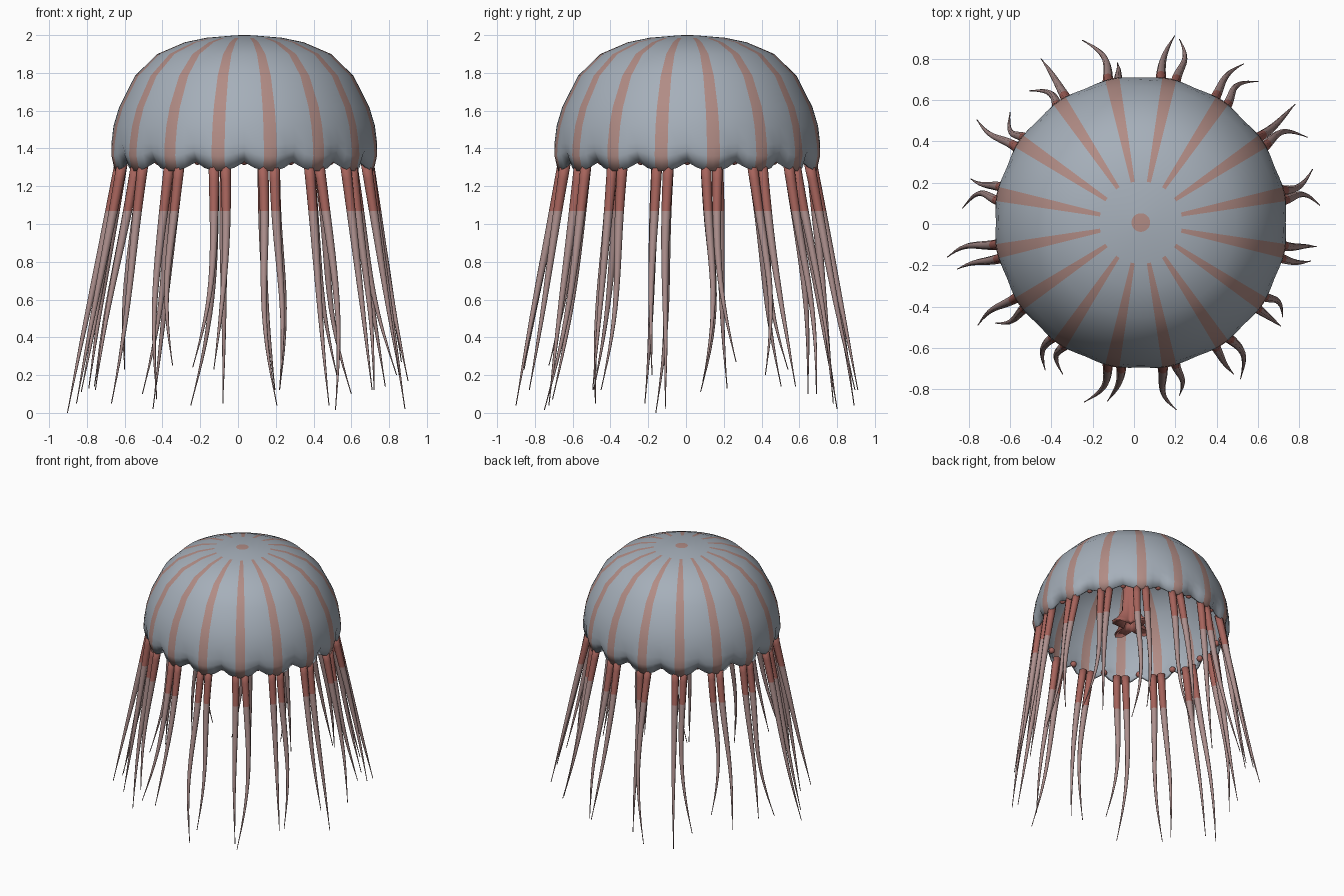
import bpy, bmesh, math, random
from mathutils import Vector

random.seed(4)
if "Cube" in bpy.data.objects:
    bpy.data.objects.remove(bpy.data.objects["Cube"], do_unlink=True)

CENTRE = Vector((0.033, 0.007, 0))
LOBES = 16
STEP = math.tau / LOBES


def material(name, rgb):
    mat = bpy.data.materials.new(name)
    mat.use_nodes = True
    colour = (*rgb, 1)
    mat.diffuse_color = colour
    shader = mat.node_tree.nodes["Principled BSDF"]
    shader.inputs["Base Color"].default_value = colour
    shader.inputs["Roughness"].default_value = 0.6
    return mat


bell_grey = material("bell blue grey", (0.38, 0.43, 0.49))
stripe_pink = material("stripe dusty pink", (0.44, 0.262, 0.235))
flesh_red = material("flesh red", (0.38, 0.125, 0.105))
tentacle_pink = material("tentacle pale pink", (0.42, 0.28, 0.27))


def loft(name, rings, mats, rule=lambda i, j: 0, cap_start=False, cap_end=False):
    """Skin closed rings of points into one smooth mesh."""
    bm = bmesh.new()
    rows = [[bm.verts.new(p) for p in ring] for ring in rings]
    n = len(rows[0])
    for i, (a, b) in enumerate(zip(rows, rows[1:])):
        for j in range(n):
            k = (j + 1) % n
            face = bm.faces.new((a[j], b[j], b[k], a[k]))
            face.material_index = rule(i, j)
    if cap_start:
        bm.faces.new(rows[0]).material_index = rule(0, 0)
    if cap_end:
        bm.faces.new(rows[-1][::-1]).material_index = rule(len(rows) - 2, 0)
    bmesh.ops.remove_doubles(bm, verts=bm.verts, dist=1e-5)
    mesh = bpy.data.meshes.new(name)
    bm.to_mesh(mesh)
    bm.free()
    for mat in mats:
        mesh.materials.append(mat)
    mesh.shade_smooth()
    obj = bpy.data.objects.new(name, mesh)
    bpy.context.collection.objects.link(obj)
    return obj


def polar(radius, angle, z):
    return CENTRE + Vector((radius * math.cos(angle), radius * math.sin(angle), z))


# Bell: lathed dome whose rim is cut into lobes, with a stripe down each lobe
profile = [(0, 2.0), (0.045, 1.999), (0.2, 1.986), (0.315, 1.962), (0.46, 1.9),
           (0.578, 1.785), (0.662, 1.62), (0.692, 1.52), (0.708, 1.42),
           (0.712, 1.36), (0.695, 1.28)]
lobe_steps = [0, 0.2, 0.375, 0.5, 0.625, 0.8]
scallop = {len(profile) - 1: 1.0, len(profile) - 2: 0.6, len(profile) - 3: 0.2}
bell_rings = []
for i, (r, z) in enumerate(profile):
    ring = []
    for lobe in range(LOBES):
        for s in lobe_steps:
            notch = abs(2 * s - 1) ** 2 * scallop.get(i, 0)
            ring.append(polar(r - 0.03 * notch, (lobe + s) * STEP, z + 0.048 * notch))
    bell_rings.append(ring)


def bell_rule(i, j):
    on_stripe = j % len(lobe_steps) in (2, 3)
    return int(i == 0 or (i >= 2 and on_stripe))


bell = loft("bell", bell_rings, [bell_grey, stripe_pink], bell_rule)
shell = bell.modifiers.new("wall", "SOLIDIFY")
shell.thickness = 0.02
shell.offset = -1

# Rim sense organs: a small bead in every notch
for lobe in range(LOBES):
    bm = bmesh.new()
    bmesh.ops.create_uvsphere(bm, u_segments=10, v_segments=6, radius=0.023)
    mesh = bpy.data.meshes.new("rim_bead")
    bm.to_mesh(mesh)
    bm.free()
    mesh.materials.append(flesh_red)
    mesh.shade_smooth()
    bead = bpy.data.objects.new(f"rim_bead_{lobe + 1}", mesh)
    bead.location = polar(0.645, lobe * STEP, 1.335)
    bpy.context.collection.objects.link(bead)

# Mouth stalk: hanging tube that flares into four frilled lips
stalk = [(0.11, 1.97, 0), (0.075, 1.82, 0), (0.06, 1.62, 0.1), (0.065, 1.47, 0.25),
         (0.09, 1.39, 0.45), (0.115, 1.35, 0.55), (0.05, 1.4, 0.3), (0, 1.5, 0)]
sides = 24
stalk_rings = [[polar(r * (1 + frill * math.cos(4 * a)), a, z)
                for a in (math.tau * j / sides for j in range(sides))]
               for r, z, frill in stalk]
loft("mouth_stalk", stalk_rings, [flesh_red])

# Tentacles: one pair per lobe, each given by its tip
tips = [
    ((0.90, 0.09, 0.17), (0.865, 0.265, 0.27)),
    ((0.84, 0.42, 0.2), (0.78, 0.58, 0.14)),
    ((0.60, 0.69, 0.1), (0.53, 0.775, 0.17)),
    ((0.22, 0.895, 0.12), (0.196, 0.91, 0.12)),
    ((-0.08, 0.78, 0.05), (-0.25, 0.89, 0.04)),
    ((-0.45, 0.8, 0.02), (-0.506, 0.645, 0.1)),
    ((-0.60, 0.54, 0.23), (-0.76, 0.504, 0.14)),
    ((-0.79, 0.218, 0.13), (-0.83, 0.077, 0.11)),
    ((-0.903, -0.16, 0.0), (-0.855, -0.218, 0.05)),
    ((-0.755, -0.489, 0.12), (-0.67, -0.48, 0.05)),
    ((-0.43, -0.707, 0.07), (-0.346, -0.726, 0.25)),
    ((-0.24, -0.862, 0.24), (-0.128, -0.857, 0.23)),
    ((0.206, -0.9, 0.04), (0.22, -0.83, 0.12)),
    ((0.482, -0.726, 0.04), (0.516, -0.75, 0.015)),
    ((0.71, -0.494, 0.12), (0.72, -0.45, 0.12)),
    ((0.855, -0.18, 0.2), (0.884, -0.11, 0.02)),
]
TOP, BAND = 1.325, 1.07


def tentacle(name, angle, tip):
    root = polar(0.665, angle, TOP)
    side = Vector((-math.sin(angle), math.cos(angle), 0))
    run = Vector(tip) - root
    drift = run.dot(side)
    bow = -max(-0.09, min(0.09, 0.9 * drift))
    wobble = random.uniform(-0.008, 0.008) - 0.2 * bow
    split = (TOP - BAND) / -run.z
    ts = [split * k / 3 for k in range(3)]
    ts += [split + (1 - split) * k / 13 for k in range(14)]
    rings = []
    for t in ts:
        sway = bow * math.sin(math.pi * t) + wobble * math.sin(math.tau * t)
        mid = root + run * t + side * sway
        radius = max(0.0025, 0.029 * (1 - t) ** 0.8)
        rings.append([mid + Vector((radius * math.cos(a), radius * math.sin(a), 0))
                      for a in (math.tau * j / 8 for j in range(8))])
    loft(name, rings, [flesh_red, tentacle_pink], lambda i, j: int(i >= 3), True, True)


for lobe, pair in enumerate(tips):
    for offset, label, tip in zip((-0.047, 0.047), "ab", pair):
        tentacle(f"tentacle_{lobe + 1}{label}", (lobe + 0.5) * STEP + offset, tip)
